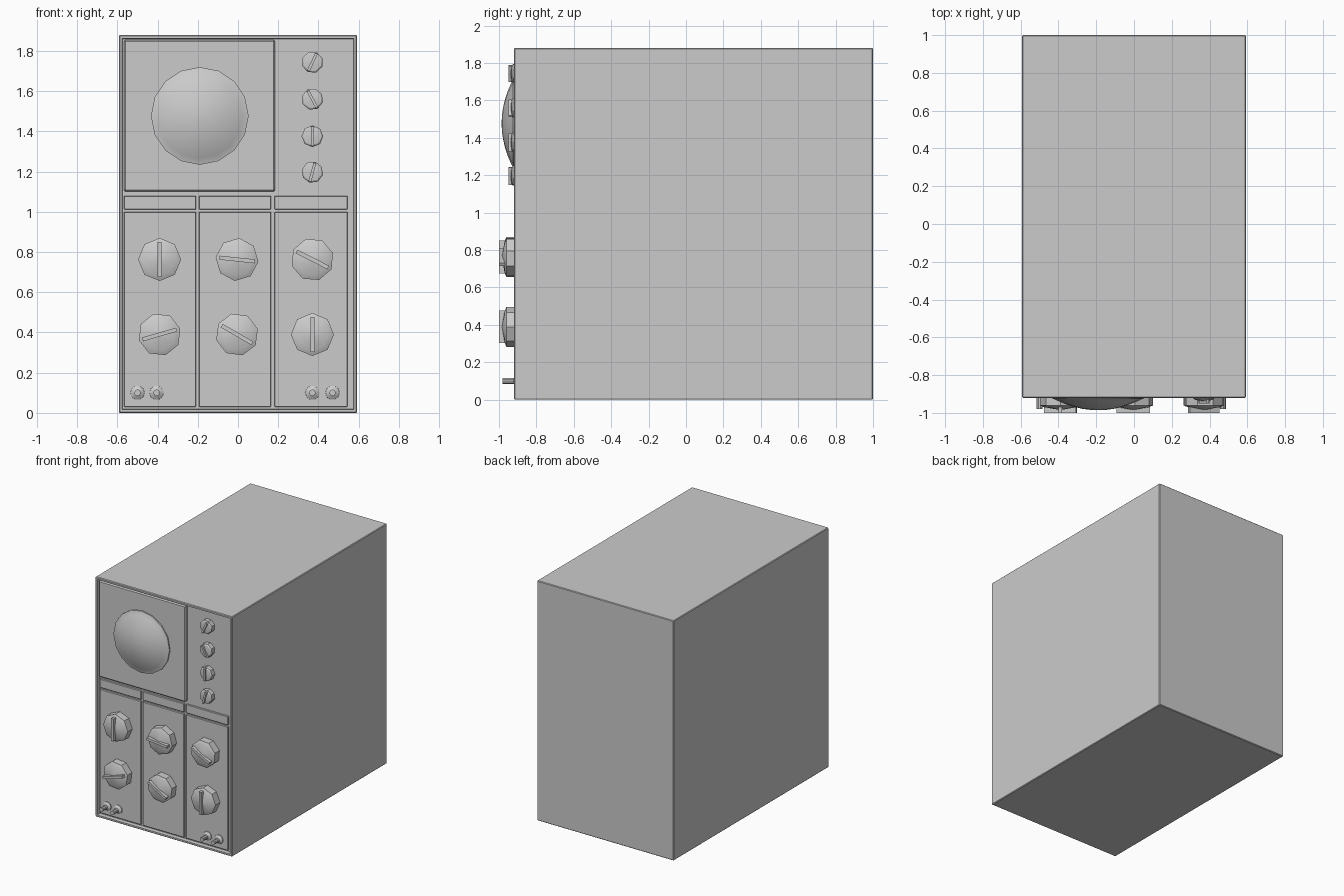
import bpy, bmesh, math
from mathutils import Matrix, Vector

if "Cube" in bpy.data.objects:
    bpy.data.objects.remove(bpy.data.objects["Cube"])


def finish(bm, name, smooth=None):
    bmesh.ops.remove_doubles(bm, verts=bm.verts, dist=1e-5)
    bmesh.ops.recalc_face_normals(bm, faces=bm.faces)
    mesh = bpy.data.meshes.new(name)
    bm.to_mesh(mesh)
    bm.free()
    ob = bpy.data.objects.new(name, mesh)
    bpy.context.collection.objects.link(ob)
    if smooth:
        bpy.ops.object.select_all(action='DESELECT')
        ob.select_set(True)
        bpy.context.view_layer.objects.active = ob
        bpy.ops.object.shade_smooth_by_angle(angle=math.radians(smooth))
    return ob


def add_box(bm, x0, x1, y0, y1, z0, z1):
    mat = (Matrix.Translation(((x0 + x1) / 2, (y0 + y1) / 2, (z0 + z1) / 2))
           @ Matrix.Diagonal((x1 - x0, y1 - y0, z1 - z0, 1)))
    return bmesh.ops.create_cube(bm, size=1, matrix=mat)['verts']


def box(name, *dims, bevel=0.0):
    bm = bmesh.new()
    add_box(bm, *dims)
    if bevel:
        bmesh.ops.bevel(bm, geom=bm.edges[:], offset=bevel, segments=1, affect='EDGES')
    return finish(bm, name)


def add_lathe(bm, profile, sides):
    # profile of (radius, y), spun around the y axis
    rings = []
    for r, y in profile:
        rings.append([bm.verts.new((r * math.cos(a), y, r * math.sin(a)))
                      for a in (2 * math.pi * i / sides for i in range(sides))])
    for a, b in zip(rings, rings[1:]):
        for i in range(sides):
            j = (i + 1) % sides
            bm.faces.new((a[i], a[j], b[j], b[i]))
    bm.faces.new(rings[0])
    bm.faces.new(rings[-1])


def place(ob, x, z, degrees=0):
    ob.matrix_world = (Matrix.Translation((x, 0, z))
                       @ Matrix.Rotation(-math.radians(degrees), 4, 'Y'))


def knob(name, x, z, degrees, profile, bar):
    length, width, back, front = bar
    bm = bmesh.new()
    add_lathe(bm, profile, 8)
    add_box(bm, -length, length, front, back, -width, width)
    place(finish(bm, name, 35), x, z, degrees)


FACE, RIM = -0.89, -0.92

# Cabinet with a recessed front inside a thin rim
bm = bmesh.new()
add_box(bm, -0.593, 0.593, RIM, 1.0, 0, 1.88)
bmesh.ops.bevel(bm, geom=bm.edges[:], offset=0.005, segments=1, affect='EDGES')
front = min(bm.faces, key=lambda f: f.calc_center_median().y)
bmesh.ops.inset_region(bm, faces=[front], thickness=0.017)
bmesh.ops.inset_region(bm, faces=[front], thickness=0.003)
bmesh.ops.translate(bm, verts=front.verts, vec=(0, FACE - RIM, 0))
finish(bm, "cabinet")

# Screen bezel and bulging screen
box("screen_bezel", -0.568, 0.185, -0.915, FACE + 0.01, 1.10, 1.855, bevel=0.008)
bm = bmesh.new()
dome = [(0.243, FACE), (0.243, -0.924), (0.234, -0.926)]
for t in (0.9, 0.75, 0.55, 0.35, 0.17):
    dome.append((0.234 * t, -0.926 - 0.06 * (1 - t * t)))
dome.append((0.0001, -0.986))
add_lathe(bm, dome, 16)
place(finish(bm, "screen", 40), -0.19, 1.477)

# Three lower panels, each with a label strip above
for i, (x0, x1) in enumerate([(-0.567, -0.208), (-0.194, 0.165), (0.182, 0.545)]):
    box(f"lower_panel_{i}", x0, x1, FACE - 0.014, FACE + 0.01, 0.03, 1.0, bevel=0.003)
    box(f"label_strip_{i}", x0, x1, FACE - 0.014, FACE + 0.01, 1.012, 1.08, bevel=0.003)

# Large control knobs
large = [(0.107, FACE), (0.107, -0.96), (0.094, -0.966), (0.085, -0.970), (0.0001, -0.985)]
for row, (z, angles) in enumerate([(0.763, (90, -6, -27)), (0.39, (16, -30, 90))]):
    for col, (x, a) in enumerate(zip((-0.39, -0.005, 0.37), angles)):
        knob(f"large_knob_{row}_{col}", x, z, a, large, (0.088, 0.01, -0.96, -1.0))

# Small control knobs
small = [(0.054, FACE), (0.054, -0.925), (0.046, -0.932), (0.0001, -0.938)]
for i, (z, a) in enumerate([(1.744, 65), (1.56, 118), (1.376, 90), (1.197, 75)]):
    knob(f"small_knob_{i}", 0.37, z, a, small, (0.048, 0.007, -0.92, -0.949))

# Input sockets
for i, x in enumerate((-0.5, -0.405, 0.37, 0.47)):
    bm = bmesh.new()
    add_lathe(bm, [(0.037, FACE), (0.035, -0.91), (0.016, -0.922),
                   (0.016, -0.98), (0.0001, -0.98)], 10)
    place(finish(bm, f"input_socket_{i}", 35), x, 0.1)
